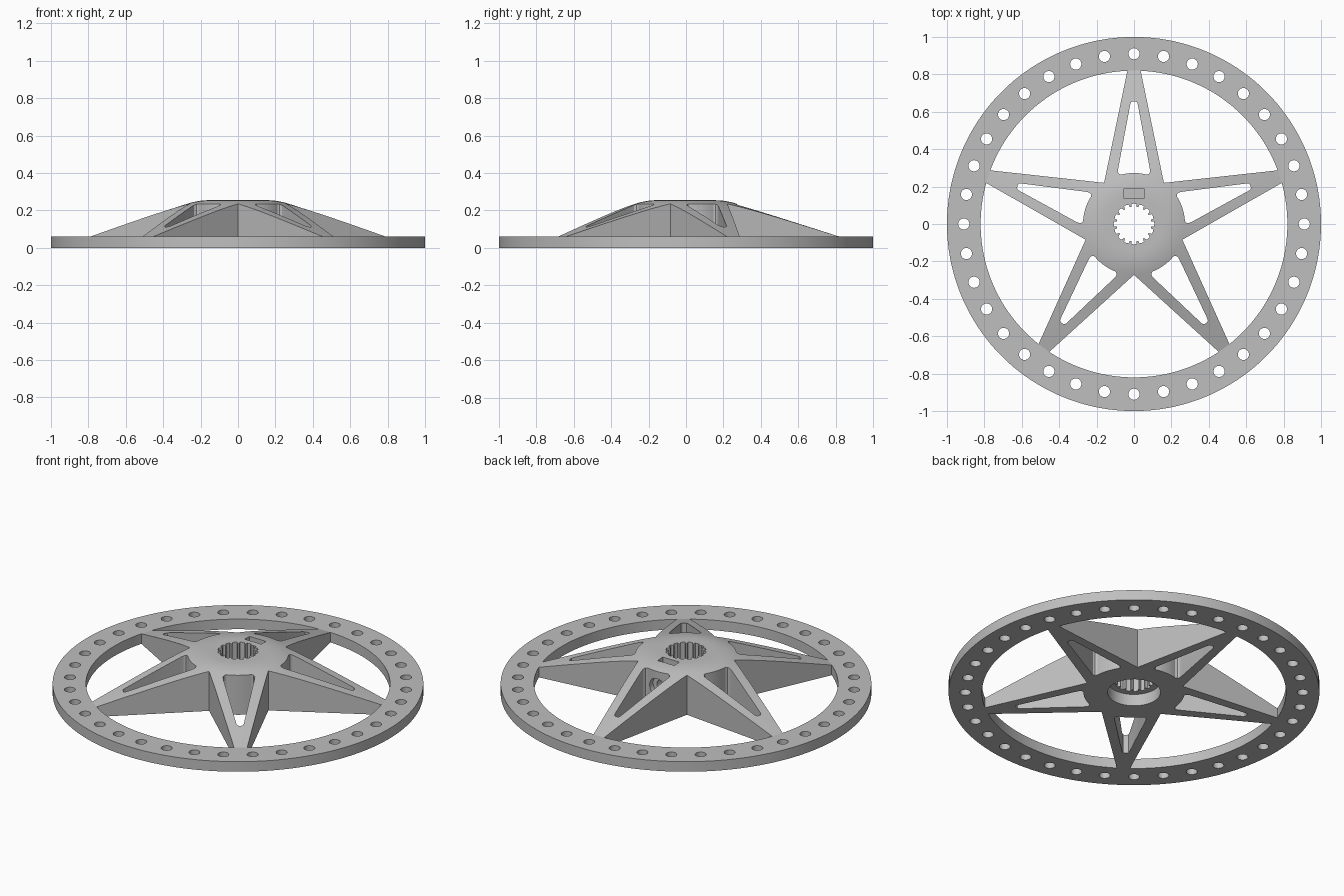
import bpy, bmesh, math
from mathutils import Matrix

if "Cube" in bpy.data.objects:
    bpy.data.objects.remove(bpy.data.objects["Cube"])

STEPS = 180
grey = bpy.data.materials.new("metal_grey")
grey.diffuse_color = (0.52, 0.52, 0.52, 1)
grey.use_nodes = True
grey.node_tree.nodes["Principled BSDF"].inputs["Base Color"].default_value = grey.diffuse_color


def finish(name, bm):
    bmesh.ops.remove_doubles(bm, verts=bm.verts, dist=1e-5)
    bmesh.ops.recalc_face_normals(bm, faces=bm.faces)
    mesh = bpy.data.meshes.new(name)
    bm.to_mesh(mesh)
    bm.free()
    ob = bpy.data.objects.new(name, mesh)
    bpy.context.collection.objects.link(ob)
    mesh.materials.append(grey)
    return ob


def revolve(name, profile, closed):
    """Turn an (r, z) profile around the z axis."""
    bm = bmesh.new()
    vs = [bm.verts.new((r, 0, z)) for r, z in profile]
    pairs = list(zip(vs, vs[1:])) + ([(vs[-1], vs[0])] if closed else [])
    es = [bm.edges.new(p) for p in pairs]
    bmesh.ops.spin(bm, geom=vs + es, cent=(0, 0, 0), axis=(0, 0, 1),
                   angle=math.tau, steps=STEPS)
    return finish(name, bm)


def prisms(name, polys, z0, z1, matrix=Matrix()):
    """Extrude one or more outlines between two heights."""
    bm = bmesh.new()
    for poly in polys:
        low = [bm.verts.new((x, y, z0)) for x, y in poly]
        high = [bm.verts.new((x, y, z1)) for x, y in poly]
        bm.faces.new(low[::-1])
        bm.faces.new(high)
        for i in range(len(poly)):
            j = (i + 1) % len(poly)
            bm.faces.new((low[i], low[j], high[j], high[i]))
    bm.transform(matrix)
    return finish(name, bm)


def polar(r, deg):
    a = math.radians(deg)
    return r * math.cos(a), r * math.sin(a)


def circle(r, n, cx=0, cy=0):
    return [(cx + x, cy + y) for x, y in (polar(r, 360 * i / n) for i in range(n))]


def boolean(ob, cutter, operation='DIFFERENCE'):
    mod = ob.modifiers.new("cut", 'BOOLEAN')
    mod.solver = 'EXACT'
    mod.operation = operation
    mod.object = cutter
    bpy.context.view_layer.objects.active = ob
    bpy.ops.object.modifier_apply(modifier=mod.name)
    bpy.data.objects.remove(cutter)


# Outer rim with 36 bolt holes
rim = revolve("rim", [(0.82, 0), (1, 0), (1, 0.06), (0.82, 0.06)], True)
holes = [circle(0.03, 24, *polar(0.91, 10 * i)) for i in range(36)]
boolean(rim, prisms("hole_cutter", holes, -0.1, 0.2))

# Conical body with a rounded shoulder around the flat hub top
slope = 0.32
a, c, b = (0.27, 0.06 + 0.55 * slope), (0.211, 0.255), (0.15, 0.255)
shoulder = []
for i in range(9):
    t = i / 8
    shoulder.append(tuple((1 - t) ** 2 * a[k] + 2 * t * (1 - t) * c[k] + t * t * b[k]
                          for k in (0, 1)))
star = revolve("star_hub",
               [(0, 0), (0.82, 0), (0.82, 0.06)] + shoulder + [(0, 0.255)], False)

# Five-pointed star outline
points = []
for k in range(5):
    points += [polar(0.99, 90 + 72 * k), polar(0.272, 126 + 72 * k)]
boolean(star, prisms("star_cutter", [points], -0.2, 0.5), 'INTERSECT')

# Rounded triangular window in each spoke, ending on the hub wall
half = [(0.655, 0.008), (0.651, 0.015), (0.64, 0.02), (0.30, 0.084),
        (0.28, 0.086), (0.268, 0.08)]
arc = [polar(0.2726, 14.4 - 28.8 * i / 12) for i in range(13)]
window = half + arc + [(u, -v) for u, v in reversed(half)]
windows = []
for k in range(5):
    ca, sa = polar(1, 90 + 72 * k)
    windows.append([(u * ca - v * sa, u * sa + v * ca) for u, v in window])
boolean(star, prisms("window_cutter", windows, -0.2, 0.5))

# Splined bore with a plain counterbore underneath
teeth = 16
spline = []
for k in range(teeth):
    for off, r in ((-0.30, 0.108), (0.0, 0.109), (0.30, 0.108), (0.40, 0.092), (0.60, 0.092)):
        spline.append(polar(r, 90 + (k + off) * 360 / teeth))
boolean(star, prisms("spline_cutter", [spline], -0.2, 0.5))
boolean(star, prisms("counterbore_cutter", [circle(0.143, 64)], -0.2, 0.07))

# Nut slot in the hub top and the clamp screw hole leading to it
slot = [(-0.055, 0.14), (0.055, 0.14), (0.055, 0.188), (-0.055, 0.188)]
boolean(star, prisms("slot_cutter", [slot], 0.09, 0.4))
turn = Matrix.Translation((0, 0, 0.14)) @ Matrix.Rotation(-math.pi / 2, 4, 'X')
boolean(star, prisms("screw_cutter", [circle(0.028, 24)], 0.05, 0.32, turn))
boolean(star, prisms("screw_head_cutter", [circle(0.052, 32)], 0.235, 0.33, turn))

# Smooth the round surfaces, keep the edges crisp
for ob in (rim, star):
    bpy.ops.object.select_all(action='DESELECT')
    ob.select_set(True)
    bpy.context.view_layer.objects.active = ob
    bpy.ops.object.shade_smooth_by_angle(angle=math.radians(25))
